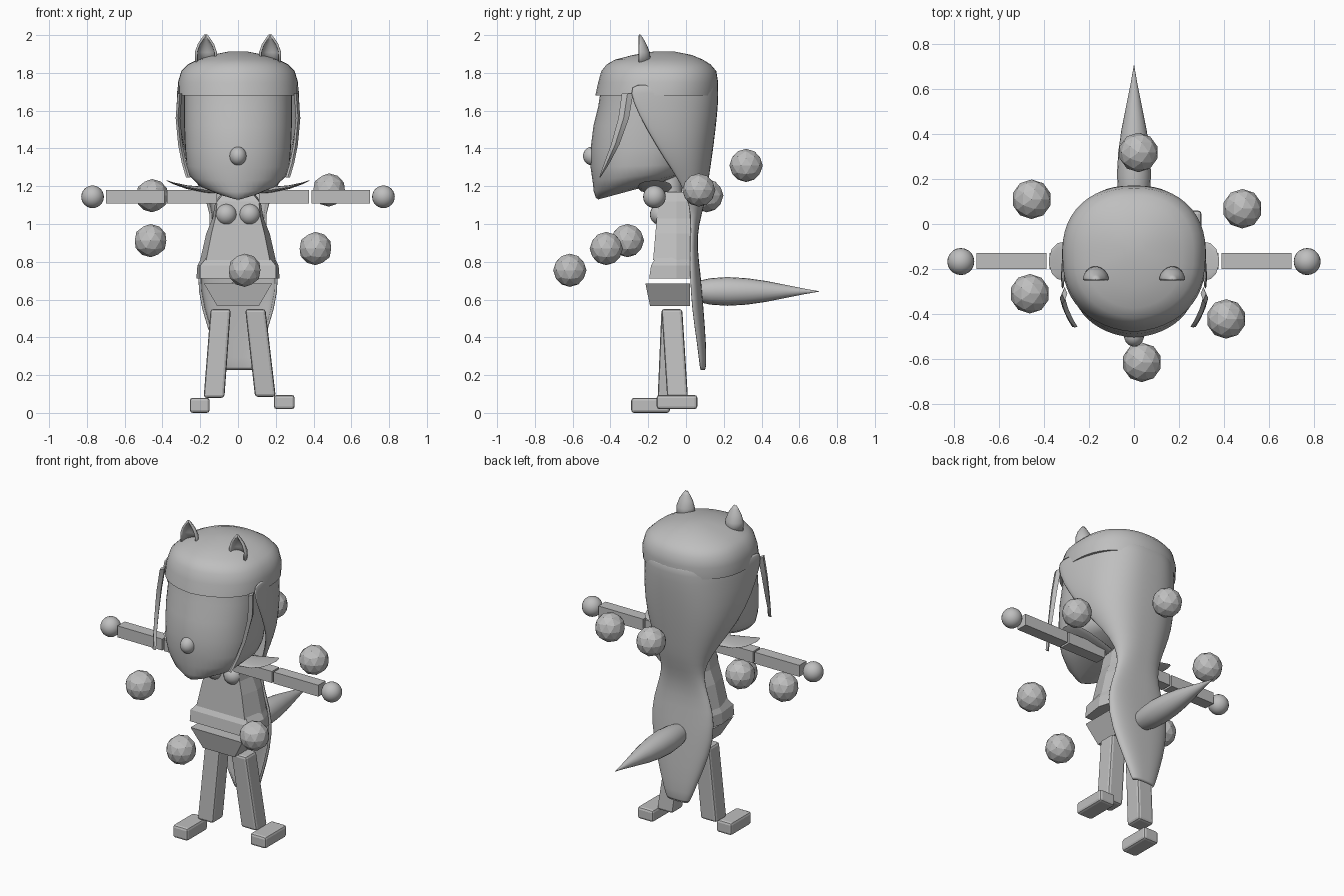
import bpy, bmesh, math
from math import sin, cos, pi

if "Cube" in bpy.data.objects:
    bpy.data.objects.remove(bpy.data.objects["Cube"])

grey = bpy.data.materials.new("plain grey")
grey.use_nodes = True
grey.diffuse_color = (.52, .52, .52, 1)
grey.node_tree.nodes["Principled BSDF"].inputs["Base Color"].default_value = (.52, .52, .52, 1)


def finish(obj, name, smooth):
    obj.name = name
    obj.data.materials.append(grey)
    bpy.ops.object.select_all(action='DESELECT')
    obj.select_set(True)
    bpy.context.view_layer.objects.active = obj
    if smooth:
        bpy.ops.object.shade_smooth_by_angle(angle=math.radians(40))
    return obj


def loft(name, rows, closed=True, caps=True, smooth=True):
    """Skin a list of equal-length point rows."""
    bm = bmesh.new()
    grid = [[bm.verts.new(p) for p in row] for row in rows]
    n = len(rows[0])
    for a, b in zip(grid, grid[1:]):
        for i in range(n if closed else n - 1):
            j = (i + 1) % n
            bm.faces.new((a[i], a[j], b[j], b[i]))
    if caps and closed:
        bm.faces.new(grid[0])
        bm.faces.new(grid[-1])
    bmesh.ops.recalc_face_normals(bm, faces=bm.faces)
    mesh = bpy.data.meshes.new(name)
    bm.to_mesh(mesh)
    bm.free()
    obj = bpy.data.objects.new(name, mesh)
    bpy.context.collection.objects.link(obj)
    return finish(obj, name, smooth)


def thicken(obj, amount):
    mod = obj.modifiers.new("thickness", 'SOLIDIFY')
    mod.thickness = amount
    mod.offset = 0


def block(name, low, high, bevel=0):
    """Tapered box between two rectangles given as x0, x1, y0, y1, z."""
    rows = [[(a, c, z), (b, c, z), (b, d, z), (a, d, z)] for a, b, c, d, z in (low, high)]
    obj = loft(name, rows, smooth=False)
    if bevel:
        mod = obj.modifiers.new("bevel", 'BEVEL')
        mod.width = bevel
        mod.segments = 2
    return obj


def power(v, e):
    return math.copysign(abs(v) ** e, v)


def head_ring(z, w, yf, yb, tilt=0):
    """Boxy oval with a slight ridge in front."""
    mid = yb - .46 * (yb - yf)
    ring = []
    for i in range(48):
        c, s = cos(2 * pi * i / 48), sin(2 * pi * i / 48)
        if s < 0:
            y = mid - (mid - yf) * (.9 * abs(s) ** .75 + .1 * (1 - abs(c)))
        else:
            y = mid + (yb - mid) * s ** .9
        ring.append((w * power(c, .9), y, z + tilt * (y - yf)))
    return ring


# Head: face, nose, neck and the fringe cap
loft("face", [head_ring(*r) for r in (
    (1.72, .285, -.45, .05), (1.62, .285, -.465, .05), (1.52, .285, -.49, .05),
    (1.4, .28, -.505, .04), (1.3, .272, -.505, .02, .03), (1.23, .255, -.495, 0, .1),
    (1.17, .21, -.488, -.03, .2), (1.14, .13, -.478, -.08, .25), (1.13, .06, -.465, -.15, .27))])
bpy.ops.mesh.primitive_uv_sphere_add(segments=20, ring_count=12, radius=1, location=(0, -.495, 1.36))
nose = finish(bpy.context.object, "nose", True)
nose.scale = (.045, .05, .05)
bpy.ops.mesh.primitive_cylinder_add(vertices=16, radius=.06, depth=.2, location=(0, -.08, 1.2))
finish(bpy.context.object, "neck", True)
loft("fringe_cap", [head_ring(*r) for r in (
    (1.68, .32, -.48, .165), (1.75, .318, -.465, .17), (1.81, .3, -.448, .16),
    (1.845, .265, -.42, .13), (1.87, .215, -.375, .09), (1.895, .14, -.28, .03),
    (1.913, .05, -.17, -.06))])


# Long back hair falling into a tapering tail of cloth
def drape(z, w, yf, yb):
    return [(w * power(cos(pi * i / 24), .75), yf + (yb - yf) * sin(pi * i / 24) ** .85, z)
            for i in range(25)]


hair = loft("back_hair", [drape(*r) for r in (
    (1.74, .315, -.3, .165), (1.65, .32, -.29, .165), (1.5, .315, -.21, .15),
    (1.35, .28, -.12, .13), (1.22, .21, -.03, .11), (1.1, .15, .02, .09),
    (1.0, .135, .025, .06), (.88, .175, .02, .05), (.74, .215, .02, .07),
    (.55, .19, .03, .085), (.36, .12, .06, .1), (.22, .07, .075, .1))], closed=False)
thicken(hair, .015)
hair.modifiers.new("smooth", 'SUBSURF').levels = 1

# Mirrored head and shoulder details
for side, tag in ((1, "left"), (-1, "right")):
    ear = loft(tag + "_ear", [
        [(side * (.17 + w * cos(pi * i / 12)), -.25 + d * sin(pi * i / 12), z) for i in range(13)]
        for z, w, d in ((1.85, .05, .06), (1.91, .052, .052), (1.95, .038, .035),
                        (1.98, .018, .018), (2, .003, .004))], closed=False)
    thicken(ear, .012)

    loft(tag + "_side_lock", [
        [(side * (x + a * .012), y + b * w, z) for a, b in ((1, 0), (0, 1), (-1, 0), (0, -1))]
        for x, y, z, w in ((.308, -.31, 1.69, .03), (.318, -.33, 1.56, .028),
                           (.305, -.375, 1.42, .022), (.285, -.42, 1.32, .014),
                           (.263, -.457, 1.245, .003))])

    # Rounded shoulder flap, curling up to a thin edge
    loft(tag + "_shoulder_flap", [
        [(side * x, -.165 + w * cos(pi * i / 8), z + t * sin(pi * i / 8)) for i in range(16)]
        for x, w, z, t in ((.07, .05, 1.175, .02), (.17, .08, 1.18, .016), (.27, .092, 1.195, .01),
                           (.34, .08, 1.215, .005), (.365, .055, 1.225, .003),
                           (.378, .015, 1.23, .001))])

    # Arm in two lengths with a ball hand
    for part, a, b in (("upper_arm", .11, .376), ("forearm", .388, .7)):
        x0, x1 = sorted((side * a, side * b))
        block(tag + "_" + part, (x0, x1, -.2, -.128, 1.108), (x0, x1, -.2, -.128, 1.18))
    bpy.ops.mesh.primitive_uv_sphere_add(segments=20, ring_count=12, radius=.06,
                                         location=(side * .77, -.167, 1.144))
    finish(bpy.context.object, tag + "_hand", True)

    bpy.ops.mesh.primitive_uv_sphere_add(segments=20, ring_count=12, radius=.056,
                                         location=(side * .062, -.135, 1.05))
    finish(bpy.context.object, tag + "_chest", True)


# Torso, waist and pelvis
def body_ring(z, wf, wm, yf):
    return [(-wf, yf, z), (wf, yf, z), (wm, -.05, z), (wm * .9, .025, z),
            (-wm * .9, .025, z), (-wm, -.05, z)]


loft("torso", [body_ring(*r) for r in (
    (.81, .168, .2, -.174), (.95, .14, .168, -.162), (1.03, .12, .135, -.155),
    (1.12, .11, .12, -.14), (1.17, .07, .08, -.12))], smooth=False)
loft("waist", [body_ring(*r) for r in (
    (.712, .2, .22, -.195), (.78, .2, .215, -.185), (.83, .16, .19, -.155))], smooth=False)
block("pelvis", (-.11, .11, -.19, .02, .565), (-.18, .18, -.215, .02, .685))

# Legs and feet
block("left_leg", (.09, .2, -.1, .01, .085), (.038, .145, -.13, -.02, .55), .015)
block("right_leg", (-.182, -.072, -.15, -.04, .08), (-.145, -.038, -.13, -.02, .55), .015)
block("left_foot", (.19, .3, -.155, .06, .02), (.19, .3, -.155, .06, .095), .015)
block("right_foot", (-.255, -.15, -.29, -.085, 0), (-.255, -.15, -.29, -.085, .08), .015)

# Tail
loft("tail", [
    [(r * cos(pi * i / 10), y, .643 + r * sin(pi * i / 10)) for i in range(20)]
    for y, r in ((.06, .055), (.13, .07), (.22, .076), (.32, .07), (.42, .056),
                 (.53, .034), (.63, .014), (.705, .001))])

# Floating faceted orbs
for i, spot in enumerate(((.02, .318, 1.31), (-.455, .11, 1.15), (.482, .068, 1.18),
                          (-.463, -.31, .912), (.41, -.422, .87), (.035, -.615, .755))):
    bpy.ops.mesh.primitive_ico_sphere_add(subdivisions=2, radius=.088, location=spot)
    finish(bpy.context.object, "floating_orb_%d" % (i + 1), False)
